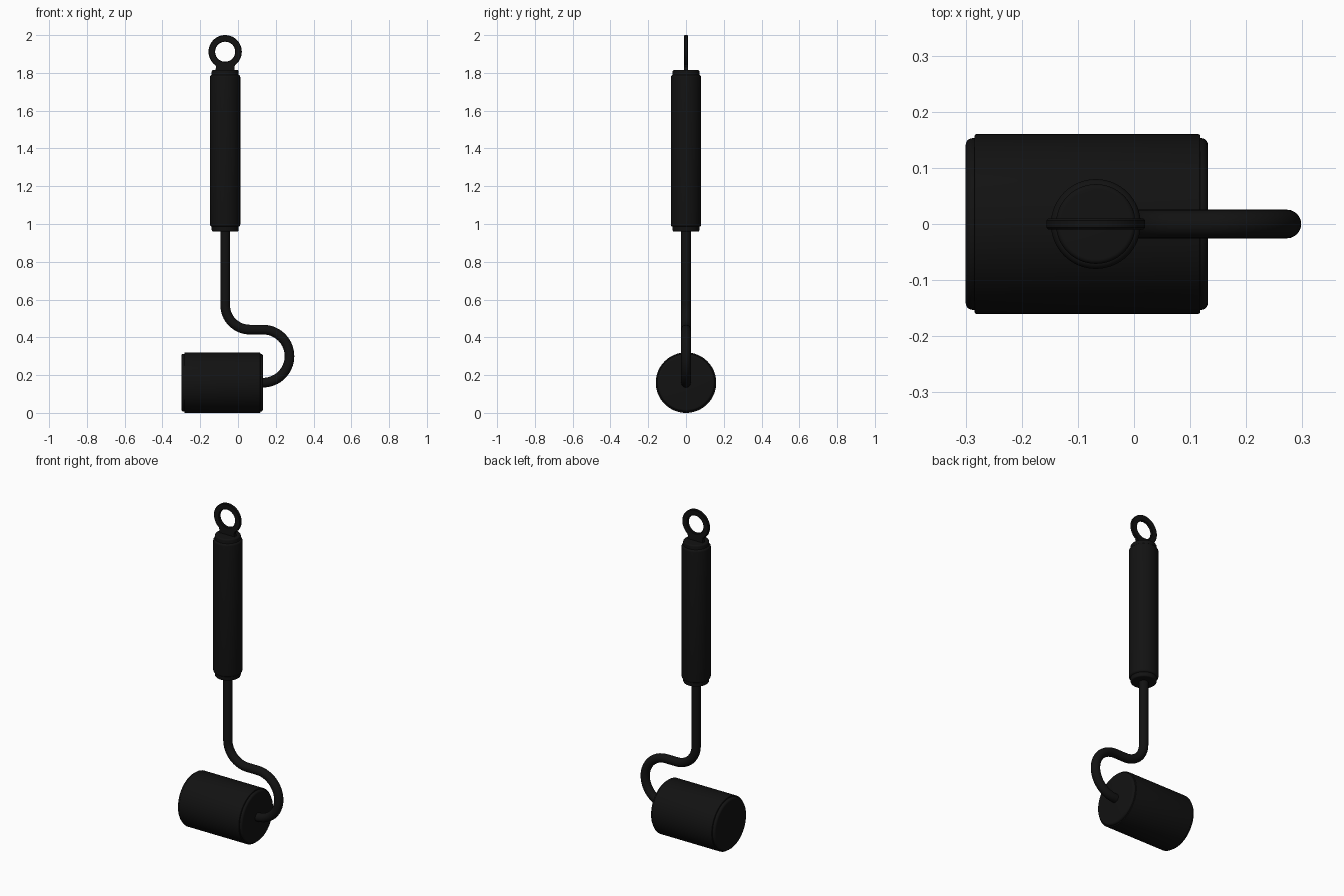
import bpy, bmesh, math
from mathutils import Matrix, Vector

if "Cube" in bpy.data.objects:
    bpy.data.objects.remove(bpy.data.objects["Cube"])

black = bpy.data.materials.new("black")
black.diffuse_color = (0.006, 0.006, 0.006, 1)
black.use_nodes = True
black.node_tree.nodes["Principled BSDF"].inputs["Base Color"].default_value = black.diffuse_color
HX = -0.068  # handle axis


def finish(bm, name, angle=35):
    bmesh.ops.remove_doubles(bm, verts=bm.verts, dist=1e-5)
    bmesh.ops.recalc_face_normals(bm, faces=bm.faces)
    me = bpy.data.meshes.new(name)
    bm.to_mesh(me)
    bm.free()
    ob = bpy.data.objects.new(name, me)
    bpy.context.collection.objects.link(ob)
    me.materials.append(black)
    bpy.ops.object.select_all(action='DESELECT')
    ob.select_set(True)
    bpy.context.view_layer.objects.active = ob
    bpy.ops.object.shade_smooth_by_angle(angle=math.radians(angle))
    return ob


def lathe(name, profile, matrix, closed=False, n=64):
    """Spin (radius, height) points round z, then place with matrix."""
    bm = bmesh.new()
    vs = [bm.verts.new((r, 0, h)) for r, h in profile]
    es = [bm.edges.new(p) for p in zip(vs, vs[1:])]
    if closed:
        es.append(bm.edges.new((vs[-1], vs[0])))
    bmesh.ops.spin(bm, geom=vs + es, cent=(0, 0, 0), axis=(0, 0, 1),
                   angle=2 * math.pi, steps=n)
    bmesh.ops.transform(bm, matrix=matrix, verts=bm.verts)
    return finish(bm, name)


def rounded(r, h0, h1, b):
    """Half profile of a cylinder with rounded rims."""
    arc = [(b * math.sin(i * math.pi / 10), b * math.cos(i * math.pi / 10)) for i in range(6)]
    low = [(r - b + s, h0 + b - c) for s, c in arc]
    high = [(r - b + s, h1 - b + c) for s, c in reversed(arc)]
    return [(0, h0)] + low + high + [(0, h1)]


# roller sleeve and its inner core with protruding end caps
along_x = Matrix.Translation((0, 0, 0.16)) @ Matrix.Rotation(math.pi / 2, 4, 'Y')
lathe("roller_sleeve", rounded(0.16, -0.284, 0.118, 0.003), along_x)
lathe("roller_core", rounded(0.153, -0.30, 0.132, 0.012), along_x)

# handle grip and end collars
upright = Matrix.Translation((HX, 0, 0))
lathe("handle_grip", rounded(0.08, 0.985, 1.79, 0.012), upright)
lathe("handle_core", rounded(0.071, 0.96, 1.815, 0.008), upright)

# flat hanging ring
ring_m = Matrix.Translation((HX, 0, 1.912)) @ Matrix.Rotation(math.pi / 2, 4, 'X')
t, c = 0.0095, 0.003
lathe("hanging_ring", [(0.053, -t + c), (0.053 + c, -t), (0.088 - c, -t), (0.088, -t + c),
                       (0.088, t - c), (0.088 - c, t), (0.053 + c, t), (0.053, t - c)],
      ring_m, closed=True)

# flared neck joining ring to handle
bm = bmesh.new()
half = [(0.052, 1.805), (0.05, 1.822), (0.048, 1.832), (0.053, 1.842), (0.03, 1.85)]
outline = half + [(-x, z) for x, z in reversed(half)]
face = bm.faces.new([bm.verts.new((HX + x, -t, z)) for x, z in outline])
ext = bmesh.ops.extrude_face_region(bm, geom=[face])
bmesh.ops.translate(bm, vec=(0, 2 * t, 0),
                    verts=[v for v in ext["geom"] if isinstance(v, bmesh.types.BMVert)])
finish(bm, "ring_neck")

# bent rod: down from handle, quarter bend, then half-turn into the roller
path = [(HX, 1.0)]
for i in range(17):
    a = math.pi + i * math.pi / 32
    path.append((HX + 0.13 + 0.13 * math.cos(a), 0.571 + 0.13 * math.sin(a)))
for i in range(33):
    a = math.pi / 2 - i * math.pi / 32
    path.append((0.132 + 0.1405 * math.cos(a), 0.3005 + 0.1405 * math.sin(a)))
path.append((0.10, 0.16))
pts = [Vector((x, 0, z)) for x, z in path]
bm = bmesh.new()
rings = []
for i, p in enumerate(pts):
    d = (pts[min(i + 1, len(pts) - 1)] - pts[max(i - 1, 0)]).normalized()
    side = d.cross(Vector((0, 1, 0)))
    rings.append([bm.verts.new(p + 0.0255 * (math.cos(k * math.pi / 12) * side
                  + math.sin(k * math.pi / 12) * Vector((0, 1, 0)))) for k in range(24)])
for a, b in zip(rings, rings[1:]):
    for k in range(24):
        bm.faces.new((a[k], a[(k + 1) % 24], b[(k + 1) % 24], b[k]))
bm.faces.new(rings[0])
bm.faces.new(rings[-1])
finish(bm, "bent_rod")
